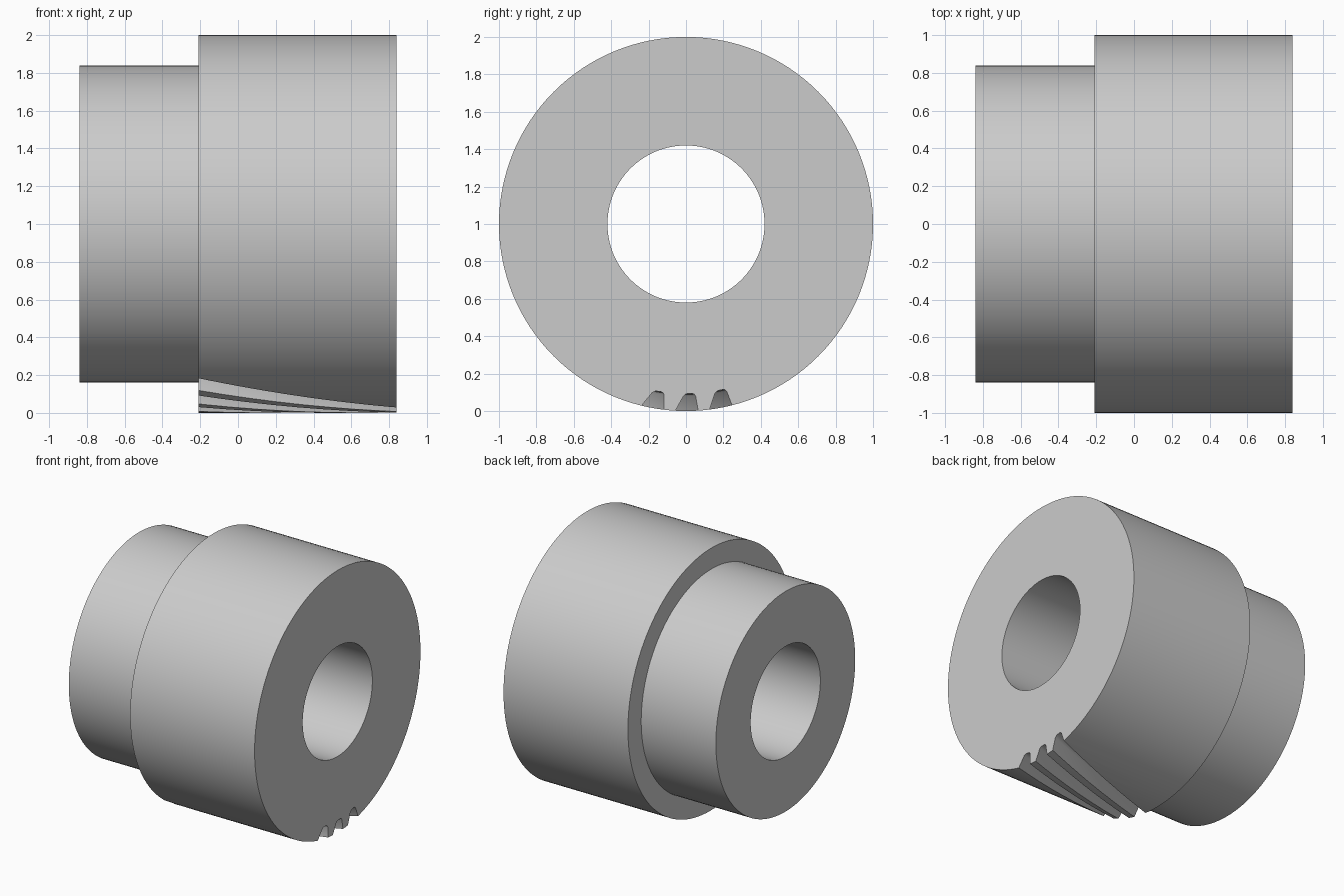
import bpy, bmesh, math

if "Cube" in bpy.data.objects:
    bpy.data.objects.remove(bpy.data.objects["Cube"])

SEGMENTS = 128
X_BACK, X_SHOULDER, X_FRONT = -0.84, -0.21, 0.84
R_BORE, R_HUB, R_BLANK, R_ROOT = 0.42, 0.84, 1.0, 0.907
TWIST = math.radians(21.5) / (X_FRONT - X_SHOULDER)
PITCH = math.radians(10.5)

steel = bpy.data.materials.new("plain grey")
steel.diffuse_color = (0.6, 0.6, 0.6, 1)
steel.use_nodes = True
steel.node_tree.nodes["Principled BSDF"].inputs["Base Color"].default_value = steel.diffuse_color


def make_object(name, bm):
    bmesh.ops.recalc_face_normals(bm, faces=bm.faces)
    mesh = bpy.data.meshes.new(name)
    bm.to_mesh(mesh)
    bm.free()
    mesh.materials.append(steel)
    obj = bpy.data.objects.new(name, mesh)
    bpy.context.collection.objects.link(obj)
    return obj


def polar(x, r, a):
    # angle measured from straight down, towards +y
    return (x, r * math.sin(a), 1 - r * math.cos(a))


# Stepped gear blank with a through bore: closed profile swept round the x axis
profile = [(X_BACK, R_BORE), (X_BACK, R_HUB), (X_SHOULDER, R_HUB),
           (X_SHOULDER, R_BLANK), (X_FRONT, R_BLANK), (X_FRONT, R_BORE)]
bm = bmesh.new()
rings = [[bm.verts.new(polar(x, r, 2 * math.pi * i / SEGMENTS)) for x, r in profile]
         for i in range(SEGMENTS)]
for i in range(SEGMENTS):
    a, b = rings[i], rings[(i + 1) % SEGMENTS]
    for j in range(len(profile)):
        k = (j + 1) % len(profile)
        bm.faces.new((a[j], a[k], b[k], b[j]))
blank = make_object("gear_blank", bm)

# Helical tooth gaps: tapered section (radius, degrees) with eased root corners
section = [(1.06, -5.1), (R_ROOT + 0.012, -1.1), (R_ROOT + 0.002, -0.3),
           (R_ROOT, 0.3), (R_ROOT, 1.9), (R_ROOT + 0.004, 2.5),
           (R_ROOT + 0.014, 2.9), (1.06, 3.8)]
STEPS = 32
bm = bmesh.new()
for gap in (-1, 0, 1):
    loops = []
    for s in range(STEPS + 1):
        x = X_SHOULDER - 0.04 + (X_FRONT - X_SHOULDER + 0.08) * s / STEPS
        turn = math.radians(0.3) + gap * PITCH - TWIST * (X_FRONT - x)
        loops.append([bm.verts.new(polar(x, r, math.radians(d) + turn)) for r, d in section])
    for a, b in zip(loops, loops[1:]):
        for j in range(len(section)):
            k = (j + 1) % len(section)
            bm.faces.new((a[j], a[k], b[k], b[j]))
    bm.faces.new(loops[0])
    bm.faces.new(loops[-1])
cutter = make_object("tooth_gap_cutter", bm)
cutter.hide_render = True
cutter.hide_viewport = True

# Cut the gaps, then smooth the round surfaces
cut = blank.modifiers.new("tooth_gaps", 'BOOLEAN')
cut.operation = 'DIFFERENCE'
cut.solver = 'EXACT'
cut.object = cutter
bpy.context.view_layer.objects.active = blank
blank.select_set(True)
bpy.ops.object.modifier_apply(modifier=cut.name)
bpy.data.objects.remove(cutter)
bpy.ops.object.shade_smooth_by_angle(angle=math.radians(30))
